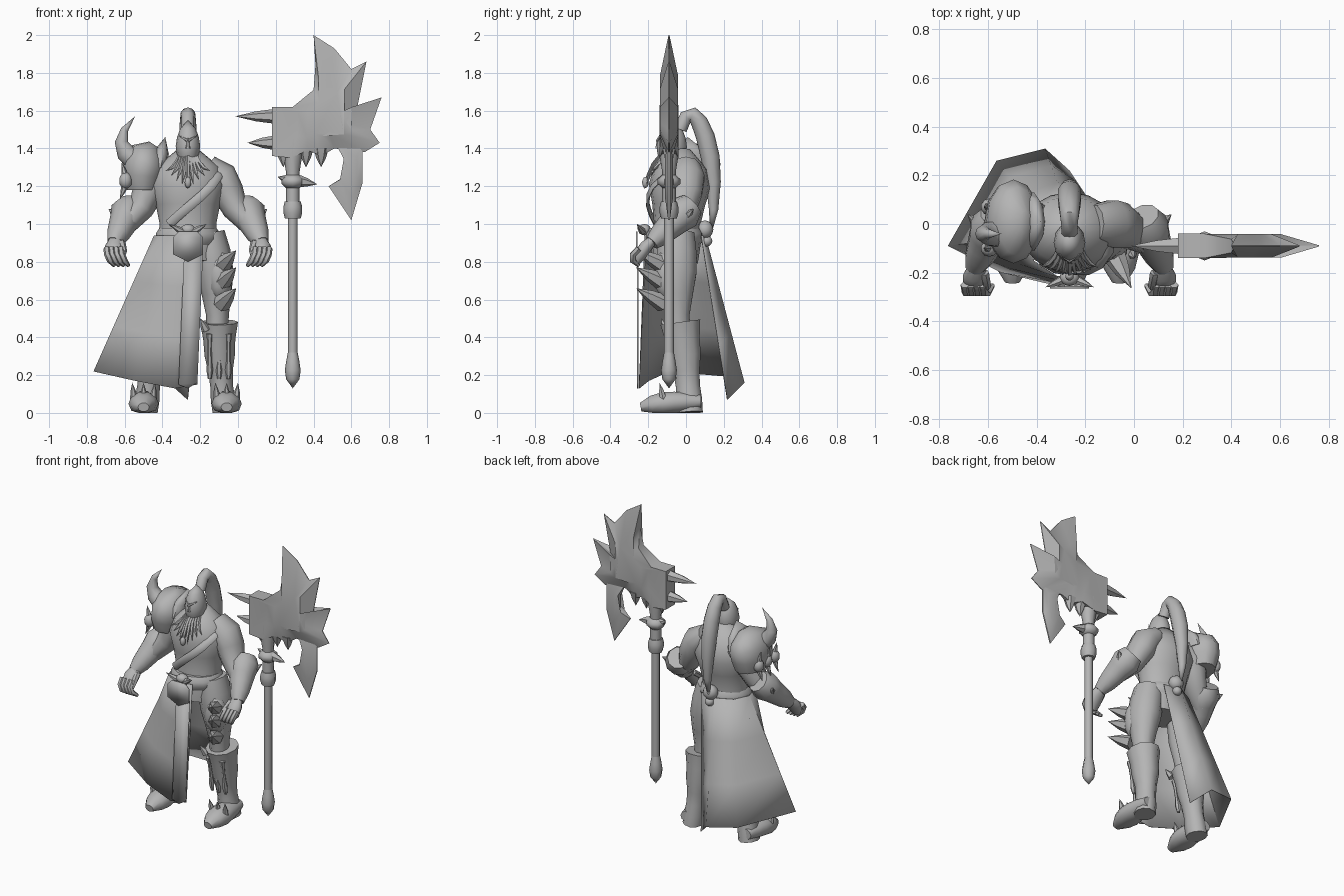
import bpy, bmesh, math
from mathutils import Vector

cube = bpy.data.objects.get("Cube")
if cube:
    bpy.data.objects.remove(cube, do_unlink=True)

SHADE = (.46, .46, .46, 1)
grey = bpy.data.materials.new("plain_grey")
grey.use_nodes = True
grey.diffuse_color = SHADE
grey.node_tree.nodes["Principled BSDF"].inputs["Base Color"].default_value = SHADE

# Origins that each group of parts is placed from
BODY = Vector((-.265, 0, 0))
LEGS = Vector((-.28, 0, 0))
SHAFT = Vector((.29, -.09, 0))
BLADE = Vector((.45, -.09, 1.57))
HOOK = Vector((.6, -.09, 1.27))
SIDEWAYS, DEPTHWISE, UPWARD = Vector((1, 0, 0)), Vector((0, 1, 0)), Vector((0, 0, 1))
made = []


def finish(name, bm):
    bmesh.ops.remove_doubles(bm, verts=bm.verts, dist=.0005)
    bmesh.ops.recalc_face_normals(bm, faces=bm.faces)
    mesh = bpy.data.meshes.new(name)
    bm.to_mesh(mesh)
    bm.free()
    mesh.materials.append(grey)
    ob = bpy.data.objects.new(name, mesh)
    bpy.context.collection.objects.link(ob)
    made.append(ob)
    return ob


def along(points, t):
    """Point on the Bezier curve steered by the given points."""
    while len(points) > 1:
        points = [a.lerp(b, t) for a, b in zip(points, points[1:])]
    return points[0]


def tube(name, path, widths, origin=BODY, depth=1, sides=10, ref=DEPTHWISE, mirror=1):
    """Loft evenly spaced ellipses along a curve, with soles flattened at the ground."""
    points = [origin + Vector((x * mirror, y, z)) for x, y, z in path]
    last = len(widths) - 1
    centres = [along(points, i / last) for i in range(len(widths))]
    bm, rings = bmesh.new(), []
    for i, width in enumerate(widths):
        tangent = (centres[min(i + 1, last)] - centres[max(i - 1, 0)]).normalized()
        across = ref.cross(tangent).normalized()
        through = tangent.cross(across) * depth
        ring = []
        for k in range(sides):
            angle = k * math.tau / sides
            co = centres[i] + width * (across * math.cos(angle) + through * math.sin(angle))
            co.z = max(co.z, 0)
            ring.append(bm.verts.new(co))
        rings.append(ring)
    for low, high in zip(rings, rings[1:]):
        for k in range(sides):
            bm.faces.new((low[k], low[k - 1], high[k - 1], high[k]))
    bm.faces.new(rings[0])
    bm.faces.new(rings[-1])
    return finish(name, bm)


def pair(name, path, widths, **options):
    tube("left_" + name, path, widths, **options)
    tube("right_" + name, path, widths, mirror=-1, **options)


def spike(name, base, tip, width, maker=tube, **options):
    maker(name, [base, tip], [width, width * .65, 0], sides=6, **options)


def upright(name, low, high, widths):
    tube(name, [(0, 0, low), (0, 0, high)], widths, origin=SHAFT, sides=8)


def ball(name, place, size):
    bm = bmesh.new()
    bmesh.ops.create_icosphere(bm, subdivisions=2, radius=1)
    bmesh.ops.scale(bm, vec=size, verts=bm.verts)
    bmesh.ops.translate(bm, vec=BODY + Vector(place), verts=bm.verts)
    finish(name, bm)


def plate(name, outline, y):
    bm = bmesh.new()
    bm.faces.new([bm.verts.new(BODY + Vector((x, y, z))) for x, z in outline])
    thick = finish(name, bm).modifiers.new("thickness", "SOLIDIFY")
    thick.thickness = .008
    thick.offset = 0


def blade(name, outline, origin, core, edge_rule):
    """Flat jagged blade: an outline with its own edge thickness round a thicker core."""
    bm, rims = bmesh.new(), []
    for side in (-1, 1):
        outer = [bm.verts.new(origin + Vector((x, side * edge_rule(x, z), z))) for x, z in outline]
        inner = [bm.verts.new(origin + Vector((x / 2, side * core, z / 2))) for x, z in outline]
        for k in range(len(outline)):
            bm.faces.new((outer[k - 1], outer[k], inner[k], inner[k - 1]))
        bm.faces.new(inner)
        rims.append(outer)
    front, back = rims
    for k in range(len(outline)):
        bm.faces.new((front[k - 1], front[k], back[k], back[k - 1]))
    bmesh.ops.triangulate(bm, faces=[f for f in bm.faces if len(f.verts) > 4])
    finish(name, bm)


# Torso, belt, buckle and chest strap
tube("torso", [(0, -.06, .8), (0, -.02, 1.4)], [.15, .16, .15, .17, .2, .17, .05], depth=.82, sides=16)
tube("belt", [(0, -.06, .89), (0, -.06, .98)], [.15, .17, .17, .15], depth=.9, sides=16)
tube("chest_strap", [(.17, -.03, 1.3), (.17, -.25, 1.2), (0, -.22, 1.1), (-.1, -.16, 1)],
     [.025] * 7, depth=.4, sides=6)
right_half = [(-.05, .96), (-.08, .93), (-.08, .84)]
plate("buckle", right_half + [(0, .8)] + [(-x, z) for x, z in reversed(right_half)], -.26)
ball("buckle_boss", (0, -.22, .97), (.04, .035, .03))
spike("buckle_horn", (.03, -.23, .96), (.1, -.26, 1), .02, maker=pair)
ball("back_skull", (.01, .1, .97), (.05, .045, .05))
ball("back_skull_jaw", (.01, .11, .91), (.03, .03, .03))

# Head, face and long ponytail
tube("head", [(0, -.08, 1.32), (0, -.07, 1.55)], [.04, .058, .065, .058, .042, 0], depth=1.25, sides=12)
spike("nose", (0, -.15, 1.4), (0, -.15, 1.46), .014)
spike("brow", (0, -.15, 1.44), (.05, -.12, 1.47), .01, maker=pair)
tube("ponytail", [(0, -.03, 1.5), (0, .04, 1.77), (0, .2, 1.32), (0, .13, .93)],
     [.035, .035, .04, .045, .05, .05, .04, .025, 0], ref=SIDEWAYS)

# Beard strands fan out from the chin, shorter to the sides
for i in range(-4, 5):
    fan, lift = i * .03, abs(i) * .01
    tube("beard_strand", [(fan / 3, lift - .13, 1.37), (fan / 2, lift - .2, 1.3), (fan, lift - .22, 1.18 + 2.5 * lift)],
         [.01, .012, .01, 0], sides=5)
ball("beard_bead", (0, -.215, 1.22), (.018, .018, .03))

# Arms, bracers and curled hands
pair("arm", [(.1, 0, 1.3), (.24, 0, 1.25), (.18, 0, 1.1), (.33, -.06, 1)], [.07, .09, .085, .07, .06], depth=1.15)
pair("bracer", [(.3, .03, 1.1), (.39, -.18, .9)], [.07, .095, .08, .07, .06, .04])
spike("bracer_point", (.36, -.01, 1.03), (.42, .04, 1.08), .035, maker=pair)
pair("palm", [(.38, -.17, .92), (.4, -.24, .86), (.38, -.26, .8)], [.035, .05, .05, .03], depth=.7)
for i in range(4):
    x = .43 - i * .025
    pair("finger", [(x, -.25, .87), (x, -.32, .82), (x - .04, -.25, .78)], [.018, .018, .018, .01], sides=6)
pair("thumb", [(.35, -.2, .9), (.33, -.28, .86), (.35, -.27, .81)], [.02, .018, .01], sides=6)

# Right shoulder armour with collar, horn, studs and spikes
tube("shoulder_pad", [(-.24, .01, 1.18), (-.25, .01, 1.34), (-.18, .01, 1.42)],
     [.09, .11, .115, .095, .03], depth=1.5, sides=12)
tube("shoulder_collar", [(-.16, .01, 1.3), (-.12, .01, 1.46)], [.05, .04, 0], depth=2.5)
tube("shoulder_horn", [(-.27, -.04, 1.33), (-.43, -.04, 1.42), (-.28, -.04, 1.57)], [.06, .05, .035, .02, 0])
for y in (-.1, -.02, .07):
    ball("shoulder_stud", (-.33, y, 1.23), (.035, .035, .045))
    spike("shoulder_spike", (-.33, y, 1.24), (-.35, y, 1.33), .02)
    spike("shoulder_fang", (-.33, y, 1.21), (-.36, y, 1.13), .02)

# Legs, boots and feet; the right leg starts beneath the skirt
tube("left_leg", [(.12, -.05, .95), (.18, -.05, .7), (.17, -.04, .4)], [.09, .1, .1, .08, .06, .06], origin=LEGS, depth=1.1)
tube("right_leg", [(-.13, -.05, .8), (-.17, -.04, .4)], [.08, .08, .06, .06], origin=LEGS)
pair("boot", [(.18, -.03, .48), (.18, .01, .2), (.21, .02, 0)], [.1, .085, .08, .065, .06, .065, .065],
     origin=LEGS, depth=1.12)
pair("foot", [(.22, .08, .06), (.22, -.1, .06), (.22, -.24, .03)], [.045, .065, .075, .08, .065, .03],
     origin=LEGS, depth=.8, ref=UPWARD)
for shift in (-.05, 0, .05):
    x = .22 + shift
    spike("toe_spike", (x, -.12, .07), (x + shift / 5, -.14, .16), .022, maker=pair, origin=LEGS)
    x = .18 + shift
    pair("shin_bone", [(x, -.1, .42), (x, -.06, .18)], [.02, .012, .011, .012, .018, .01], origin=LEGS, sides=6)
spike("knee_spike", (.11, -.1, .44), (.08, -.13, .5), .025, maker=pair, origin=LEGS)

# Thigh armour with a row of broad spikes on the left leg
ball("thigh_plate", (.17, -.1, .73), (.07, .07, .14))
for z in (.78, .69, .58):
    spike("thigh_spike", (.18, -.12, z), (.255, -.265, z + .08), .05)

# Open skirt: the top follows the belt round from the front, each fold drops to a hem point
hem = [(.05, -.25, .15), (-.07, -.25, .13), (-.28, -.2, .17), (-.5, -.09, .22),
       (-.3, .26, .19), (-.1, .31, .16), (0, .22, .07)]
bm, folds = bmesh.new(), []
for i, low in enumerate(hem):
    angle = .4 - i * .68
    top = Vector((.18 * math.sin(angle), -.06 - .165 * math.cos(angle), .94))
    folds.append([bm.verts.new(BODY + top.lerp(Vector(low), k / 3)) for k in range(4)])
for near, far in zip(folds, folds[1:]):
    for k in range(3):
        bm.faces.new((near[k], far[k], far[k + 1], near[k + 1]))
finish("skirt", bm).modifiers.new("cloth_thickness", "SOLIDIFY").thickness = .004
plate("front_tabard", [(-.02, .85), (.08, .85), (.05, .16), (0, .13), (-.05, .15)], -.255)

# Axe shaft with pommel, collar and spiked guard
upright("axe_pommel", .13, .32, [0, .035, .042, .035, .026])
upright("axe_shaft", .3, 1.05, [.026, .026])
upright("axe_collar", 1.03, 1.12, [.042, .05, .05, .042])
upright("axe_neck", 1.1, 1.45, [.036, .036, .036, .05, .05])
upright("axe_guard", 1.19, 1.26, [.036, .06, .06, .036])
spike("guard_spike", (.02, 0, 1.23), (.13, 0, 1.21), .035, origin=SHAFT)
spike("guard_spike", (-.01, 0, 1.23), (-.08, 0, 1.25), .03, origin=SHAFT)
for x in (-.05, .07, .15):
    spike("blade_fang", (x, 0, 1.4), (x, 0, 1.3), .04, origin=SHAFT)

# Axe head thinning towards its tips, with a barbed hook below and spikes behind
blade("axe_head", [(-.27, -.21), (-.27, .05), (-.16, .05), (-.05, .14), (-.04, .27), (-.05, .43), (.06, .36),
      (.15, .25), (.23, .29), (.2, .14), (.18, .04), (.31, .1), (.25, -.07), (.3, -.14),
      (.22, -.19), (.06, -.17), (-.01, -.21), (-.08, -.18), (-.17, -.22)],
      BLADE, .048, lambda x, z: .05 * max(.05, 1 - 4 * max(0, x + .16, z - .05)))
blade("axe_hook", [(-.08, .15), (.06, .16), (.06, -.05), (0, -.25), (-.12, -.07), (-.04, -.02), (-.04, .08)],
      HOOK, .022, lambda x, z: .004)
for z, reach in ((0, -.465), (-.14, -.4)):
    spike("axe_back_spike", (-.25, 0, z), (reach, 0, z), .04, origin=BLADE)

# Smooth shading with sharp edges kept
bpy.ops.object.select_all(action="DESELECT")
for ob in made:
    ob.select_set(True)
bpy.context.view_layer.objects.active = made[0]
bpy.ops.object.shade_smooth_by_angle(angle=math.radians(50))
